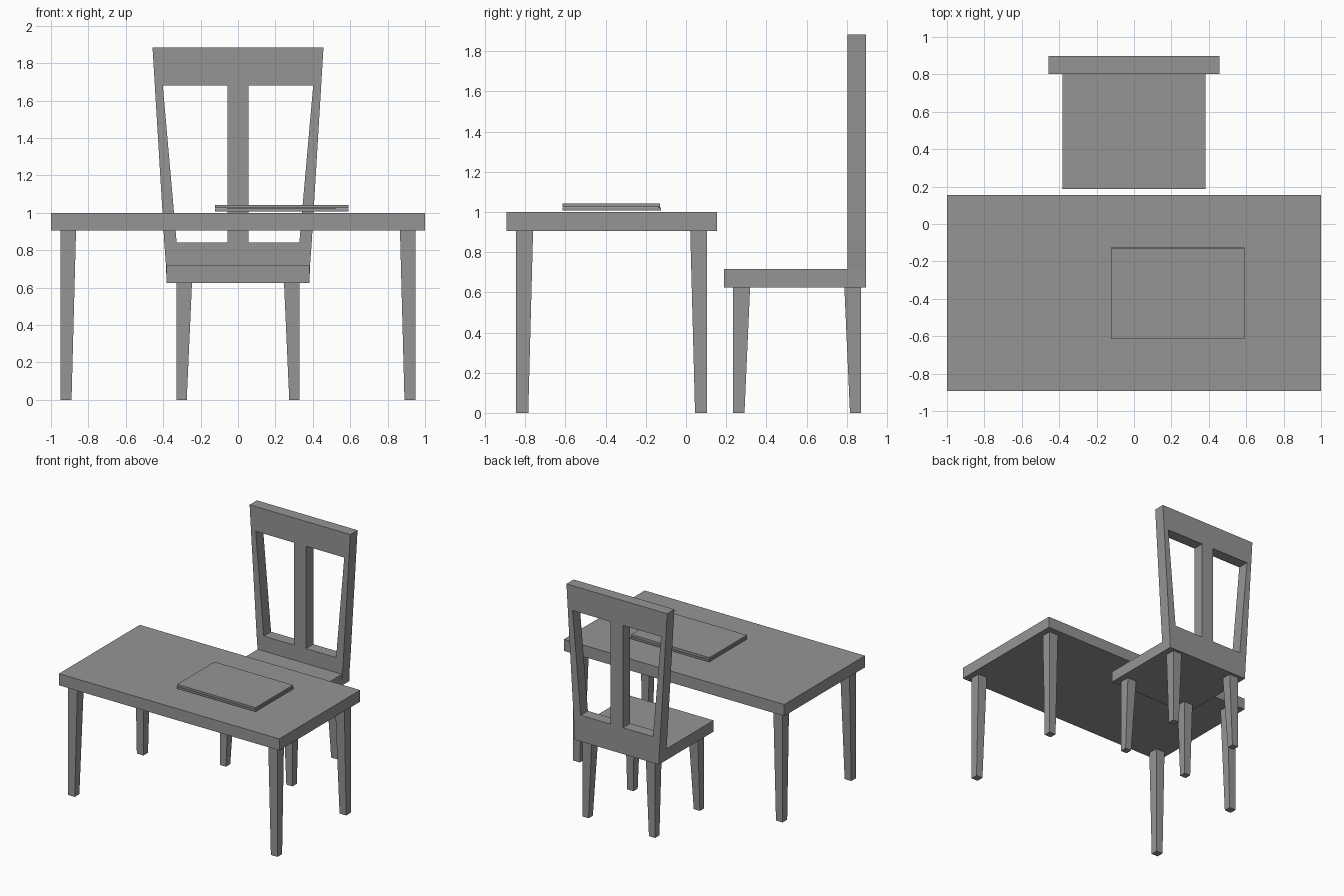
import bpy, bmesh

if "Cube" in bpy.data.objects:
    bpy.data.objects.remove(bpy.data.objects["Cube"])

grey = bpy.data.materials.new("mid_grey")
grey.diffuse_color = (0.3, 0.3, 0.3, 1)
grey.use_nodes = True
grey.node_tree.nodes["Principled BSDF"].inputs["Base Color"].default_value = grey.diffuse_color


def finish(name, bm):
    bmesh.ops.recalc_face_normals(bm, faces=bm.faces)
    mesh = bpy.data.meshes.new(name)
    bm.to_mesh(mesh)
    bm.free()
    mesh.materials.append(grey)
    ob = bpy.data.objects.new(name, mesh)
    bpy.context.collection.objects.link(ob)
    return ob


def taper(name, low, high, z0, z1):
    """Six-sided block between two rectangles (xa, xb, ya, yb)."""
    bm = bmesh.new()
    rings = []
    for (xa, xb, ya, yb), z in ((low, z0), (high, z1)):
        rings.append([bm.verts.new((x, y, z)) for x, y in
                      ((xa, ya), (xb, ya), (xb, yb), (xa, yb))])
    a, b = rings
    bm.faces.new(a)
    bm.faces.new(b)
    for i in range(4):
        j = (i + 1) % 4
        bm.faces.new((a[i], a[j], b[j], b[i]))
    return finish(name, bm)


def box(name, x0, x1, y0, y1, z0, z1):
    return taper(name, (x0, x1, y0, y1), (x0, x1, y0, y1), z0, z1)


def legs(prefix, x_out, y_front, y_back, top, foot, z1):
    """Four legs, straight on the outer sides and tapered on the inner ones."""
    for side, sx in (("left", -1), ("right", 1)):
        for end, y, sy in (("front", y_front, 1), ("back", y_back, -1)):
            def rect(w):
                x = sx * x_out
                return (x, x - sx * w, y, y + sy * w)
            taper(f"{prefix}_{end}_{side}_leg", rect(foot), rect(top), 0, z1)


# Table
box("table_top", -1, 1, -0.893, 0.155, 0.905, 1.0)
legs("table", 0.95, -0.845, 0.105, 0.084, 0.06, 0.905)

# Closed laptop: base, lid and rear hinge strip
box("laptop_base", -0.122, 0.59, -0.615, -0.125, 1.007, 1.022)
box("laptop_lid", -0.122, 0.59, -0.615, -0.130, 1.025, 1.041)
box("laptop_hinge", -0.05, 0.52, -0.140, -0.130, 1.022, 1.025)

# Chair seat and legs
box("chair_seat", -0.382, 0.382, 0.188, 0.803, 0.625, 0.717)
legs("chair", 0.33, 0.235, 0.872, 0.084, 0.056, 0.625)

# Chair back: a flared frame with two openings, built from a grid of panels
Z = (0.625, 0.717, 0.84, 1.68, 1.883)
OUTER = (0.382, 0.385, 0.394, 0.445, 0.457)
INNER = (0.320, 0.320, 0.328, 0.402, 0.402)
SPLAT = 0.056
bm = bmesh.new()
grid = [[bm.verts.new((x, 0.803, z)) for x in (-o, -i, -SPLAT, SPLAT, i, o)]
        for z, o, i in zip(Z, OUTER, INNER)]
for r in range(4):
    for c in range(5):
        if r == 2 and c in (1, 3):
            continue
        bm.faces.new((grid[r][c], grid[r][c + 1],
                      grid[r + 1][c + 1], grid[r + 1][c]))
ext = bmesh.ops.extrude_face_region(bm, geom=bm.faces[:], use_keep_orig=True)
bmesh.ops.translate(bm, vec=(0, 0.094, 0),
                    verts=[v for v in ext["geom"] if isinstance(v, bmesh.types.BMVert)])
bmesh.ops.dissolve_limit(bm, angle_limit=0.002, verts=bm.verts[:], edges=bm.edges[:])
finish("chair_back", bm)
